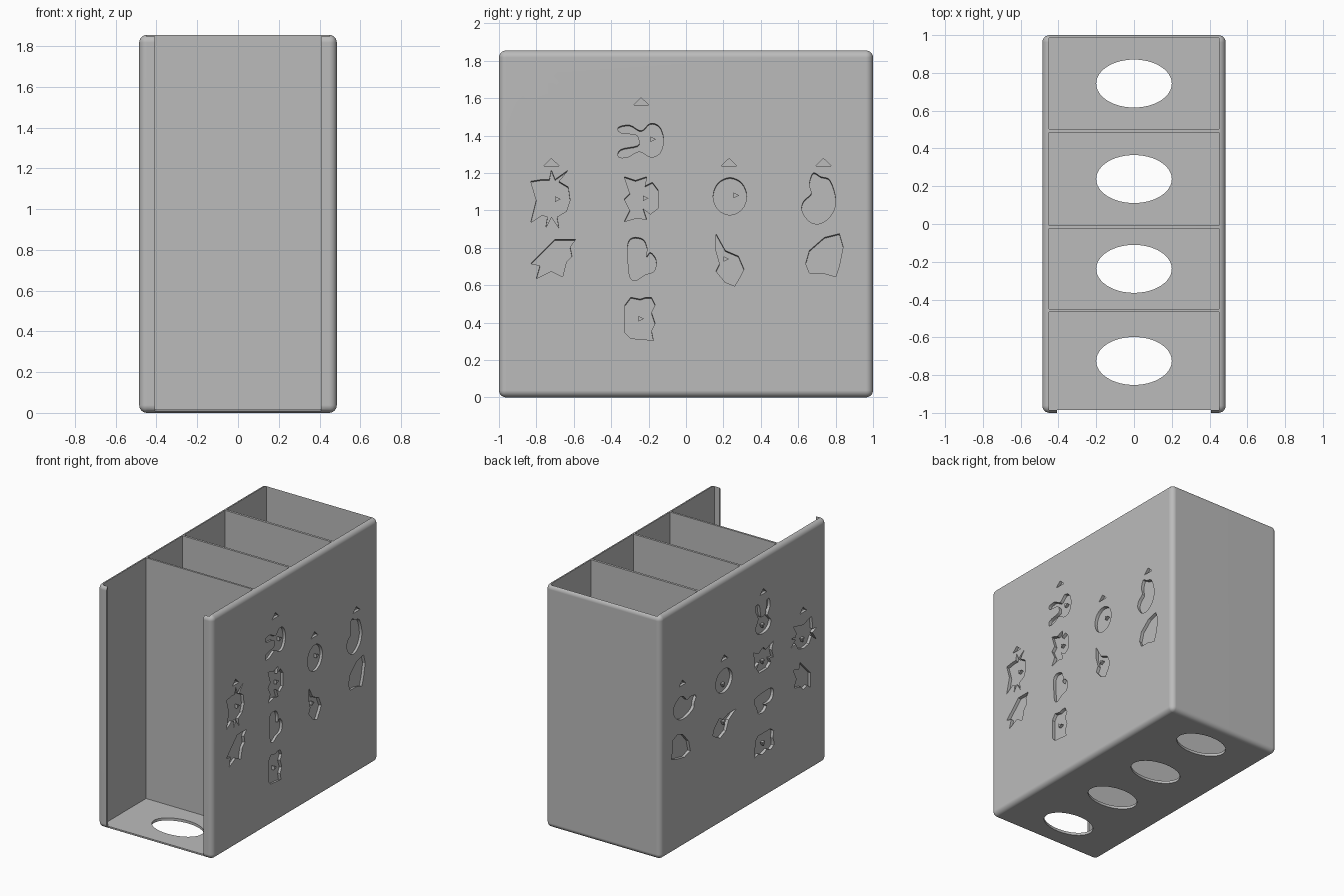
import bpy, bmesh, math
from mathutils import Vector, Matrix

if "Cube" in bpy.data.objects:
    bpy.data.objects.remove(bpy.data.objects["Cube"], do_unlink=True)

HALF_X, TOP, WALL, FLOOR, DEPTH = 0.485, 1.855, 0.45, 0.02, 0.022

grey = bpy.data.materials.new("light_grey")
grey.use_nodes = True
grey.diffuse_color = (0.5, 0.5, 0.5, 1)
grey.node_tree.nodes["Principled BSDF"].inputs["Base Color"].default_value = (0.5, 0.5, 0.5, 1)


def add_object(name, bm):
    bmesh.ops.recalc_face_normals(bm, faces=bm.faces)
    mesh = bpy.data.meshes.new(name)
    bm.to_mesh(mesh)
    bm.free()
    mesh.materials.append(grey)
    obj = bpy.data.objects.new(name, mesh)
    bpy.context.collection.objects.link(obj)
    return obj


def add_box(bm, low, high):
    low, high = Vector(low), Vector(high)
    place = Matrix.Translation((low + high) / 2) @ Matrix.Diagonal((*(high - low), 1))
    bmesh.ops.create_cube(bm, size=1, matrix=place)


def add_prism(bm, outline, x_inner, x_outer, drop=0.0):
    inner = [bm.verts.new((x_inner, y, z - drop)) for y, z in outline]
    outer = [bm.verts.new((x_outer, y, z)) for y, z in outline]
    bm.faces.new(inner)
    bm.faces.new(outer)
    for i in range(len(outline)):
        bm.faces.new((inner[i - 1], inner[i], outer[i], outer[i - 1]))


def rounded(points):
    # closed smooth curve through the points
    result = []
    n = len(points)
    for i in range(n):
        a, b, c, d = (Vector(points[(i + k) % n]) for k in (-1, 0, 1, 2))
        for t in (0, 0.25, 0.5, 0.75):
            p = b + (c - a) * t / 2 + (a * 2 - b * 5 + c * 4 - d) * t * t / 2
            result.append(p + (b * 3 - a - c * 3 + d) * t ** 3 / 2)
    return result


# Rounded outer block
bm = bmesh.new()
add_box(bm, (-HALF_X, -1, 0), (HALF_X, 1, TOP))
bmesh.ops.bevel(bm, geom=bm.edges[:], offset=0.038, segments=6, profile=0.5, affect='EDGES')
body = add_object("divided_box", bm)

# Compartments with an oval hole in each floor
compartments = bmesh.new()
holes = bmesh.new()
for back, front in ((-0.465, -0.985), (-0.025, -0.45), (0.484, -0.008), (0.985, 0.502)):
    add_box(compartments, (-WALL, front, FLOOR), (WALL, back, 2.2))
    place = Matrix.Translation((0, (front + back) / 2, 0)) @ Matrix.Diagonal((0.2, 0.127, 1, 1))
    bmesh.ops.create_cone(holes, cap_ends=True, segments=64, radius1=1, radius2=1,
                          depth=0.3, matrix=place)

# Open front between two narrow lips, floor edge set slightly back
opening = bmesh.new()
add_box(opening, (-0.408, -1.2, FLOOR), (0.408, -0.9, 2.3))
floor_edge = bmesh.new()
add_box(floor_edge, (-0.408, -1.3, -0.2), (0.408, -0.986, 2.4))

# Engraved animal outlines, offsets in hundredths: centre, smooth, outline, eye
ICONS = []


def icon(y, z, smooth, outline, eye=None):
    ICONS.append((y, z, rounded(outline) if smooth else outline, eye))


# whiskered head
icon(-0.72, 1.06, False, [(-11, 10), (-8, 0), (-11, -12), (-5, -8), (-2, -9), (-3, -15), (0, -9),
     (4, -15), (3, -9), (8, -6), (10, 0), (9, 7), (4, 10), (9, 16), (2, 11), (0, 16), (-1, 11),
     (-5, 11)], (3, 0))
# long-eared head
icon(-0.24, 1.38, True, [(-12, 7), (-6, 8), (0, 5), (5, 9), (10, 7), (12, 0), (10, -7), (5, -9),
     (-1, -6), (-7, -9), (-12, -9), (-11, -5), (-2, -3), (-1, 0), (-3, 3), (-11, 4)], (6, 0))
# maned head
icon(-0.24, 1.065, False, [(-9, 12), (-3, 10), (3, 12), (2, 7), (6, 9), (9, 5), (9, -5), (5, -8),
     (1, -5), (3, -11), (-2, -10), (-9, -12), (-6, -6), (-9, 0), (-6, 3)], (2, 0))
# plump body
icon(-0.24, 0.74, True, [(-7, 9), (-4, 12), (1, 11), (3, 7), (3, 2), (5, 4), (8, 0), (7, -6),
     (2, -8), (-3, -11), (-6, -9), (-7, 0)])
# square head
icon(-0.245, 0.42, False, [(-8, 8), (-5, 12), (0, 11), (3, 12), (6, 12), (8, 8), (6, 4), (8, -2),
     (6, -6), (7, -11), (-5, -10), (-8, -7)], (0, 0))
# feathered wing
icon(-0.71, 0.75, False, [(12, 10), (1, 10), (-12, -3), (-7, -4), (-9, -11), (-1, -7), (5, -10),
     (7, -2), (10, 1), (9, 6)])
# round head
icon(0.235, 1.08, True, [(9 * math.sin(i * math.pi / 4), 10 * math.cos(i * math.pi / 4))
                         for i in range(8)], (3, 0))
# pointed-ear head
icon(0.23, 0.74, False, [(-7, 14), (-2, 5), (5, 2), (8, -5), (6, -9), (3, -14), (-2, -12),
     (-7, -6), (-5, -2), (-7, 5)], (-2, 0))
# bird body
icon(0.71, 1.065, True, [(-3, 14), (1, 12), (6, 10), (9, 0), (7, -8), (1, -13), (-5, -12),
     (-9, -6), (-8, -1), (-4, 3), (-5, 8)])
# folded fan
icon(0.74, 0.78, False, [(0, 8), (8, 10), (10, 3), (8, -7), (6, -13), (-1, -11), (-8, -11),
     (-10, -6), (-8, 1)])

MARKERS = ((-0.72, 1.255), (-0.24, 1.58), (0.23, 1.255), (0.735, 1.255))
engravings = {1: bmesh.new(), -1: bmesh.new()}
eyes = bmesh.new()
for side, cutter in engravings.items():
    def place_points(y, z, points):
        # pictures are turned a quarter on the right-hand wall
        if side > 0:
            return [(y + u / 100, z + v / 100) for u, v in points]
        return [(y - v / 100, z - u / 100) for u, v in points]

    floor_x, outer_x = side * (HALF_X - DEPTH), side * (HALF_X + 0.02)
    for y, z, outline, eye in ICONS:
        add_prism(cutter, place_points(y, z, outline), floor_x, outer_x,
                  0.01 if side > 0 else 0)
        if eye:
            u, v = eye
            triangle = [(u - 1, v - 1.5), (u + 2, v), (u - 1, v + 1.5)]
            add_prism(eyes, place_points(y, z, triangle), side * 0.458, side * HALF_X)
    for y, z in MARKERS:
        triangle = [(y - 0.042, z - 0.018), (y + 0.042, z - 0.018), (y, z + 0.022)]
        add_prism(cutter, triangle, floor_x, outer_x)

# Cut everything out of the block
for name, bm in (("compartments", compartments), ("opening", opening),
                 ("floor_edge", floor_edge), ("holes", holes),
                 ("left_engraving", engravings[1]), ("right_engraving", engravings[-1])):
    cutter = add_object(name + "_cutter", bm)
    cutter.hide_render = True
    mod = body.modifiers.new(name, 'BOOLEAN')
    mod.operation = 'DIFFERENCE'
    mod.solver = 'EXACT'
    mod.object = cutter

bpy.context.view_layer.update()
bpy.ops.object.select_all(action='DESELECT')
bpy.context.view_layer.objects.active = body
body.select_set(True)
for mod in list(body.modifiers):
    cutter = mod.object
    bpy.ops.object.modifier_apply(modifier=mod.name)
    bpy.data.objects.remove(cutter, do_unlink=True)
bpy.ops.object.shade_smooth_by_angle(angle=math.radians(25))
weighted = body.modifiers.new("even_shading", 'WEIGHTED_NORMAL')
weighted.keep_sharp = True

# Raised eyes inside the engravings
add_object("engraved_eyes", eyes)
